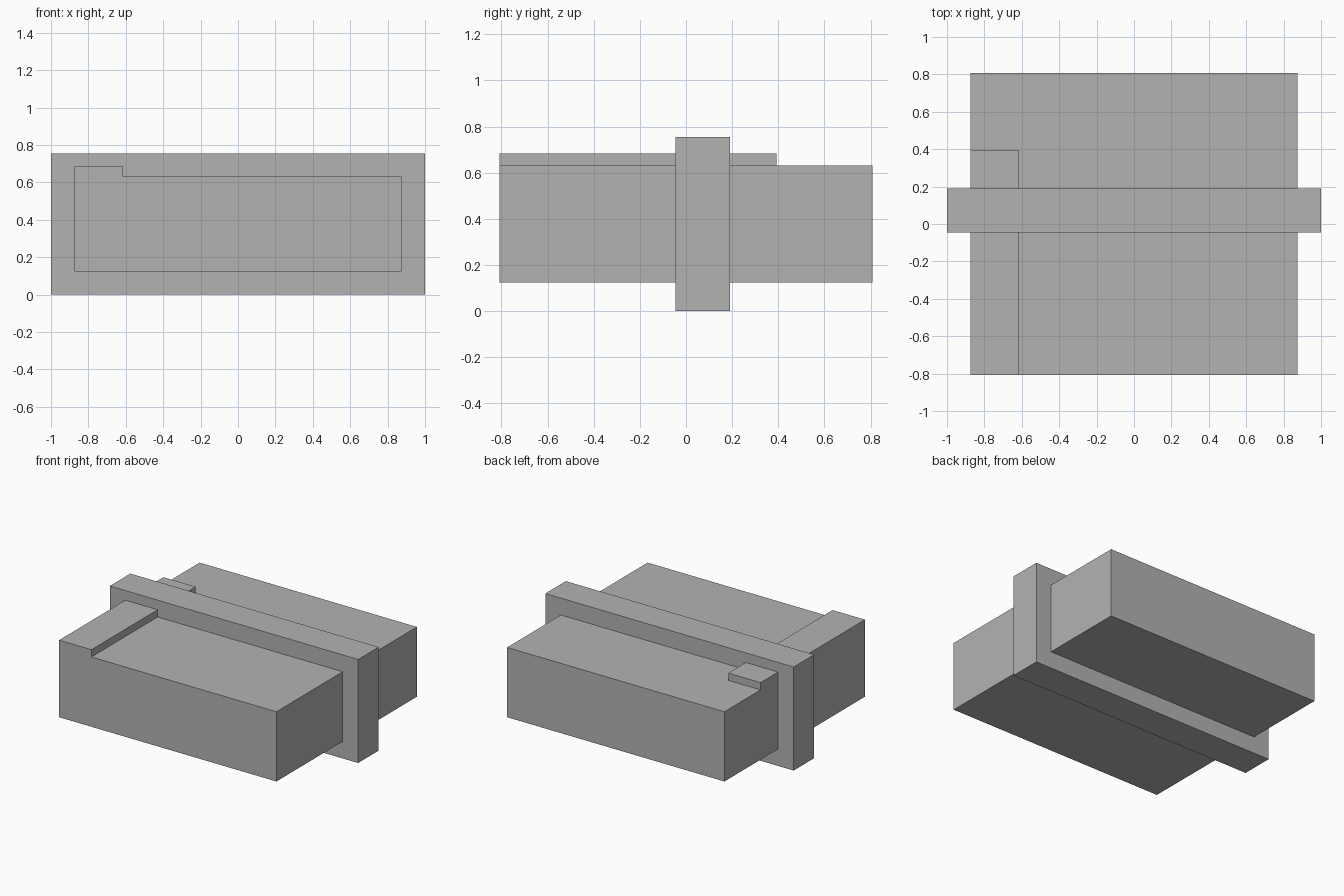
import bpy
import bmesh
from mathutils import Vector

default_cube = bpy.data.objects.get("Cube")
if default_cube:
    bpy.data.objects.remove(default_cube, do_unlink=True)

# Single flat grey material
GREY = (0.45, 0.45, 0.45, 1.0)
grey = bpy.data.materials.new("plain grey")
grey.use_nodes = True
grey.diffuse_color = GREY
grey.node_tree.nodes["Principled BSDF"].inputs["Base Color"].default_value = GREY


def add_box(name, low, high):
    """Sharp-edged box between two opposite corners."""
    low, high = Vector(low), Vector(high)
    bm = bmesh.new()
    bmesh.ops.create_cube(bm, size=1)
    bmesh.ops.scale(bm, vec=high - low, verts=bm.verts)
    bmesh.ops.translate(bm, vec=(low + high) / 2, verts=bm.verts)
    mesh = bpy.data.meshes.new(name)
    bm.to_mesh(mesh)
    bm.free()
    mesh.materials.append(grey)
    obj = bpy.data.objects.new(name, mesh)
    bpy.context.collection.objects.link(obj)
    return obj


# Main measurements
HALF_WIDTH, HALF_DEPTH = 0.875, 0.808
BASE, TOP, RIB_TOP = 0.123, 0.631, 0.684
RIB_INNER, RIB_END = -0.615, 0.392
FLANGE_FRONT, FLANGE_BACK, FLANGE_TOP = -0.046, 0.19, 0.754

# Body halves on either side of the flange
add_box("front_body", (-HALF_WIDTH, -HALF_DEPTH, BASE), (HALF_WIDTH, FLANGE_FRONT, TOP))
add_box("back_body", (-HALF_WIDTH, FLANGE_BACK, BASE), (HALF_WIDTH, HALF_DEPTH, TOP))

# Raised rib along the right edge, shorter behind the flange
add_box("front_rib", (-HALF_WIDTH, -HALF_DEPTH, TOP), (RIB_INNER, FLANGE_FRONT, RIB_TOP))
add_box("back_rib", (-HALF_WIDTH, FLANGE_BACK, TOP), (RIB_INNER, RIB_END, RIB_TOP))

# Wide collar around the body
add_box("flange", (-1, FLANGE_FRONT, 0), (1, FLANGE_BACK, FLANGE_TOP))
